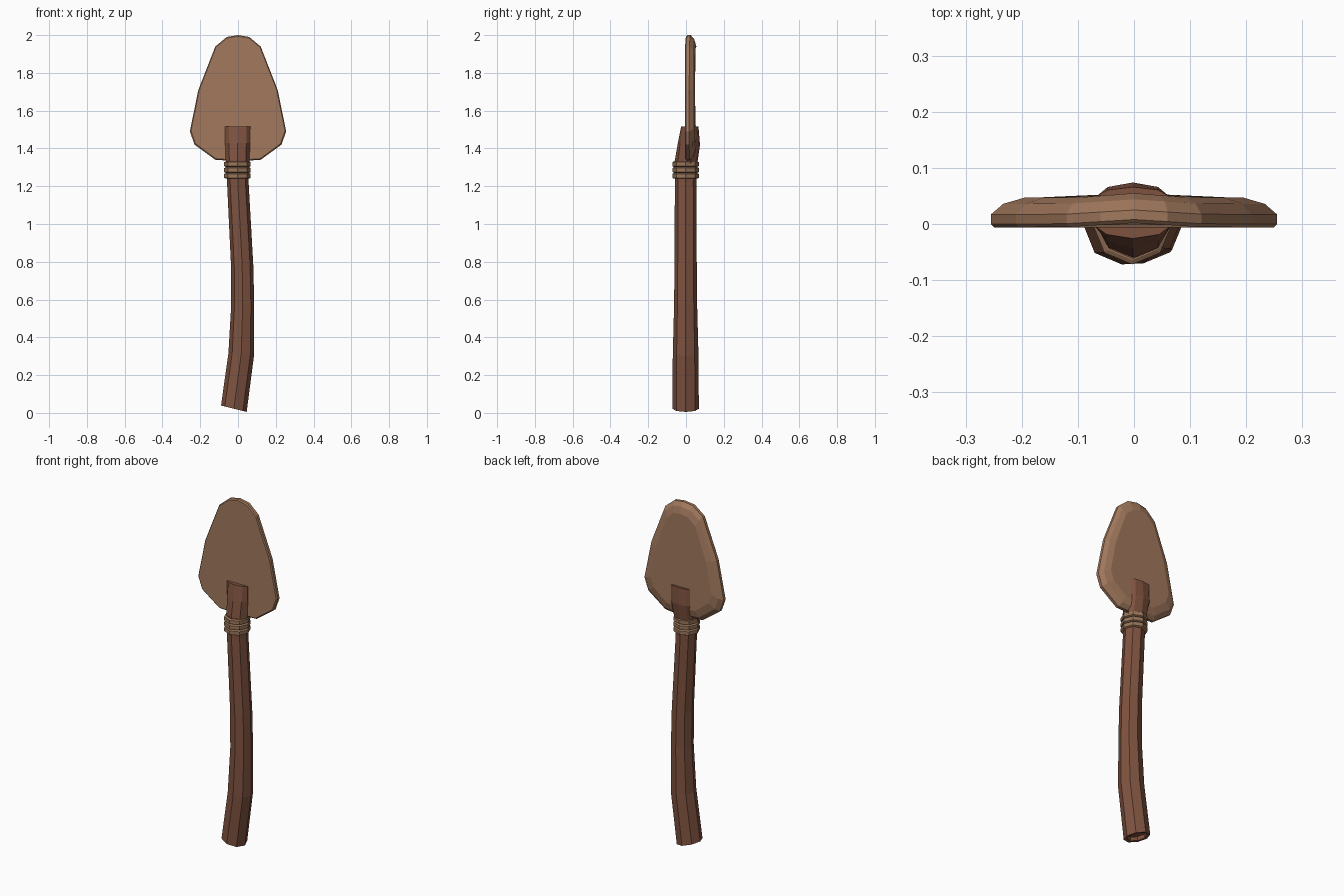
import bpy, bmesh
from math import cos, sin, pi, radians
from mathutils import Vector

if "Cube" in bpy.data.objects:
    bpy.data.objects.remove(bpy.data.objects["Cube"])


def material(name, col):
    m = bpy.data.materials.new(name)
    m.diffuse_color = (*col, 1)
    m.use_nodes = True
    m.node_tree.nodes["Principled BSDF"].inputs["Base Color"].default_value = m.diffuse_color
    return m


WOOD = material("dark_wood", (0.21, 0.085, 0.05))
BLADE = material("pale_wood", (0.36, 0.19, 0.11))
CORD = material("cord", (0.32, 0.18, 0.10))


def loft(name, rings, mat):
    """Skin a list of equal-length closed rings and cap both ends."""
    bm = bmesh.new()
    vs = [[bm.verts.new(p) for p in r] for r in rings]
    n = len(vs[0])
    for a, b in zip(vs, vs[1:]):
        for i in range(n):
            j = (i + 1) % n
            bm.faces.new((a[i], a[j], b[j], b[i]))
    bm.faces.new(vs[0])
    bm.faces.new(vs[-1])
    bmesh.ops.recalc_face_normals(bm, faces=bm.faces)
    me = bpy.data.meshes.new(name)
    bm.to_mesh(me)
    bm.free()
    me.materials.append(mat)
    ob = bpy.data.objects.new(name, me)
    bpy.context.collection.objects.link(ob)
    return ob


def octagon(x, z, r, tilt=0, y=-0.002):
    return [Vector((x + r * cos(k * pi / 4) * cos(tilt),
                    y + r * sin(k * pi / 4),
                    z - r * cos(k * pi / 4) * sin(tilt))) for k in range(8)]


# Handle: bent octagonal shaft with a recessed butt end
t = radians(14)
loft("handle", [
    octagon(-0.019, 0.044, 0.050, t),
    octagon(-0.022, 0.024, 0.054, t),
    octagon(-0.022, 0.022, 0.070, t),
    octagon(0.017, 0.31, 0.068, radians(5)),
    octagon(0.025, 0.57, 0.061, radians(1)),
    octagon(0.022, 0.78, 0.059, radians(-2)),
    octagon(-0.001, 1.22, 0.057, radians(-2)),
    octagon(-0.002, 1.335, 0.060)], WOOD)

# Cord: three stacked bands
for i in range(3):
    z = 1.240 + i * 0.031
    loft(f"cord_band_{i + 1}", [
        octagon(-0.003, z, 0.062), octagon(-0.003, z + 0.004, 0.070),
        octagon(-0.003, z + 0.025, 0.070), octagon(-0.003, z + 0.030, 0.062)], CORD)


# Fork prongs gripping the blade, each a half-octagon section
def prong(name, levels):
    rings = []
    for z, w, inner, side, outer in levels:
        prof = [(-w, inner), (-w, side), (-0.7 * w, (side + 2 * outer) / 3),
                (0, outer), (0.7 * w, (side + 2 * outer) / 3), (w, side), (w, inner)]
        rings.append([(x - 0.002, y, z) for x, y in prof])
    loft(name, rings, WOOD)


prong("front_prong", [(1.32, 0.062, 0.006, -0.008, -0.062),
                      (1.43, 0.066, 0.006, -0.006, -0.043),
                      (1.515, 0.067, 0.006, -0.004, -0.026)])
prong("back_prong", [(1.32, 0.060, 0.018, 0.022, 0.060),
                     (1.42, 0.064, 0.035, 0.050, 0.074),
                     (1.515, 0.064, 0.042, 0.050, 0.066)])

# Blade: flat front, double-bevelled back, slightly dished centre
half = [(0.06, 1.99), (0.12, 1.94), (0.21, 1.71), (0.255, 1.49),
        (0.23, 1.42), (0.12, 1.34)]
outline = [(0, 2.0)] + half + [(0, 1.332)] + [(-x, z) for x, z in reversed(half)]


def blade_ring(inset, y):
    ring = []
    for x, z in outline:
        dish = 0.008 * max(0, 1 - abs(x) / 0.13)
        ring.append((x * (1 - inset / 0.255), y + dish,
                     1.66 + (z - 1.66) * (1 - inset / 0.335)))
    return ring


loft("blade", [blade_ring(0.006, -0.006), blade_ring(0, 0.0),
               blade_ring(0, 0.017), blade_ring(0.022, 0.036),
               blade_ring(0.060, 0.047)], BLADE)
